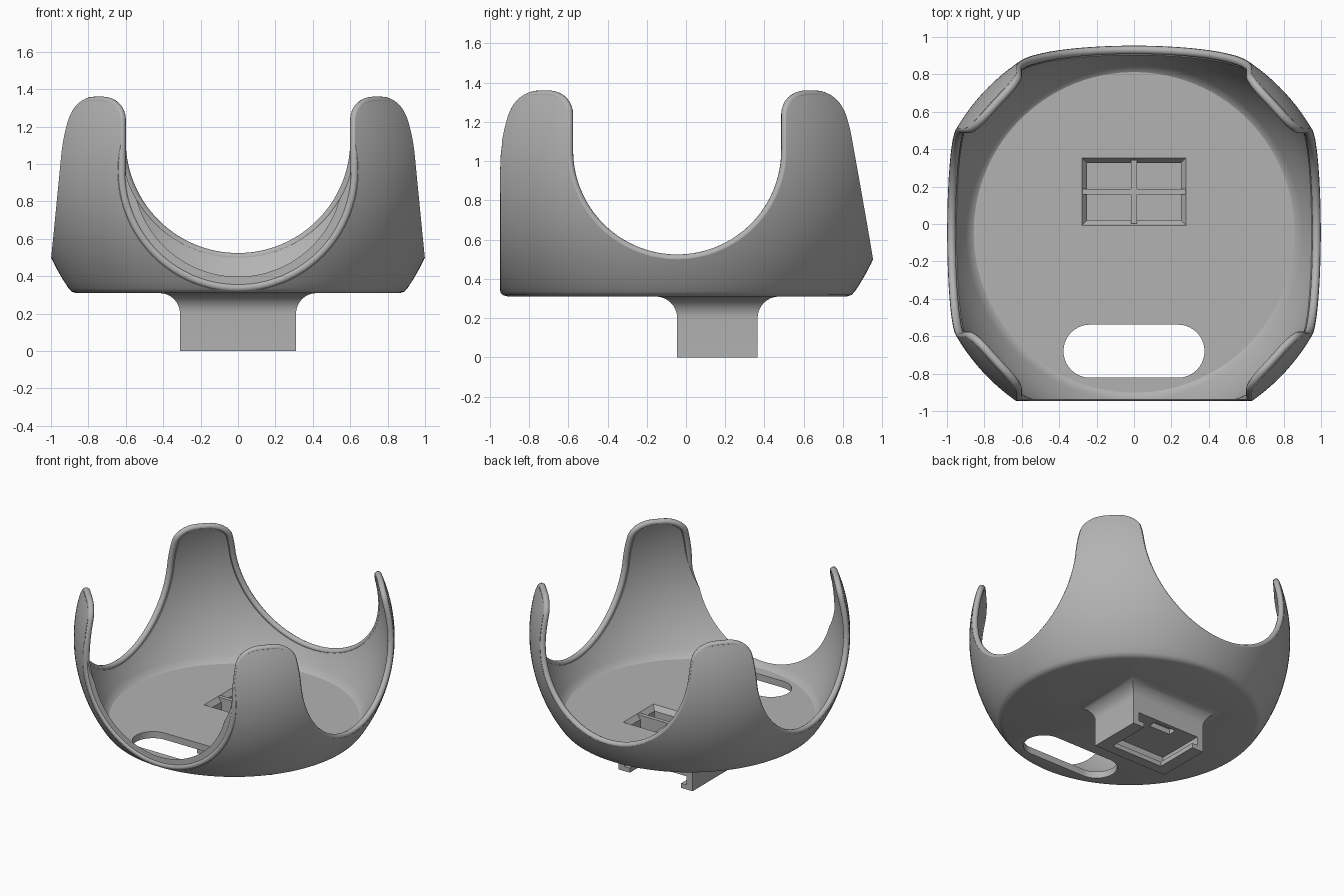
import bpy, bmesh, math
from math import sin, cos, pi, sqrt

if "Cube" in bpy.data.objects:
    bpy.data.objects.remove(bpy.data.objects["Cube"], do_unlink=True)

CY = -0.045                      # bowl axis, in y
ZC = 0.96                        # height of the sphere centre
R_OUT, R_IN = 1.10, 1.055
R_MID = (R_OUT + R_IN) / 2
EDGE = (R_OUT - R_IN) / 2        # radius of the rounded rim
BOTTOM, FLOOR, TOP = 0.31, 0.36, 1.36 - EDGE
FRONT_Y = -0.95 + EDGE

grey = bpy.data.materials.new("matte_grey")
grey.use_nodes = True
COLOUR = (0.45, 0.45, 0.45, 1)
grey.diffuse_color = COLOUR
grey.node_tree.nodes["Principled BSDF"].inputs["Base Color"].default_value = COLOUR


def to_object(name, bm, cutter=False):
    bmesh.ops.recalc_face_normals(bm, faces=bm.faces)
    me = bpy.data.meshes.new(name)
    bm.to_mesh(me)
    bm.free()
    ob = bpy.data.objects.new(name, me)
    bpy.context.collection.objects.link(ob)
    me.materials.append(grey)
    ob.hide_render = cutter
    return ob


def loft(name, rings, cutter=False):
    """Skin a stack of equal-length point rings and cap both ends."""
    bm = bmesh.new()
    rows = [[bm.verts.new(p) for p in ring] for ring in rings]
    n = len(rows[0])
    for a, b in zip(rows, rows[1:]):
        for i in range(n):
            j = (i + 1) % n
            bm.faces.new((a[i], a[j], b[j], b[i]))
    bm.faces.new(rows[0])
    bm.faces.new(rows[-1])
    return to_object(name, bm, cutter)


def rect(x0, x1, y0, y1, z):
    return [(x0, y0, z), (x1, y0, z), (x1, y1, z), (x0, y1, z)]


def box(name, x0, x1, y0, y1, z0, z1, flare=0.0):
    top = rect(x0 - flare, x1 + flare, y0 - flare, y1 + flare, z1)
    return loft(name, [rect(x0, x1, y0, y1, z0), top], True)


def boolean(ob, other, op="DIFFERENCE"):
    m = ob.modifiers.new(op.title(), "BOOLEAN")
    m.operation, m.solver, m.object = op, "EXACT", other


def activate(ob):
    bpy.ops.object.select_all(action="DESELECT")
    ob.select_set(True)
    bpy.context.view_layer.objects.active = ob


def notch(w, zc, flare=0.0975):
    """Half-round gap outline (u, z) with its upper corners rolled outward."""
    zt = TOP - flare
    side = [(w + flare - flare * sin(a), zt + flare * cos(a))
            for a in [i * pi / 16 for i in range(9)]]
    side += [(w, zt + (zc - zt) * i / 4) for i in range(1, 4)]
    side += [(w * cos(a), zc - w * sin(a)) for a in [i * pi / 64 for i in range(32)]]
    return side + [(0, zc - w)] + [(-u, z) for u, z in reversed(side)]


# Bowl: spun cross-section of a thick spherical shell with a flat floor
def arc(radius, z0, z1, n=28):
    zs = [z0 + (z1 - z0) * i / n for i in range(n + 1)]
    return [(sqrt(radius ** 2 - (z - ZC) ** 2), z) for z in zs]


section = [(0, BOTTOM), (0.865, BOTTOM), (0.89, 0.318)]
section += arc(R_OUT, 0.335, TOP) + arc(R_IN, TOP, FLOOR + 0.012)
section += [(0.857, FLOOR), (0, FLOOR)]
bm = bmesh.new()
pts = [bm.verts.new((r, CY, z)) for r, z in section]
edges = [bm.edges.new(p) for p in zip(pts, pts[1:])]
bmesh.ops.spin(bm, geom=pts + edges, cent=(0, CY, 0), axis=(0, 0, 1),
               angle=2 * pi, steps=144, use_duplicate=False)
bmesh.ops.remove_doubles(bm, verts=bm.verts, dist=0.0005)
bowl = to_object("bowl", bm)

# Mount block under the floor, swept outward where it joins
SWEEP = 0.11
rings = [rect(-0.31, 0.31, -0.045, 0.365, 0)]
for i in range(9):
    a = i * pi / 16
    o = SWEEP * (1 - cos(a))
    rings.append(rect(-0.31 - o, 0.31 + o, -0.045 - o, 0.365 + o,
                      BOTTOM - SWEEP + SWEEP * sin(a)))
o = SWEEP
rings.append(rect(-0.31 - o, 0.31 + o, -0.045 - o, 0.365 + o, 0.335))
block = loft("mount_block", rings, True)
boolean(bowl, block, "UNION")

# Gaps between the four prongs
cutters = [block]
back, side, front = notch(0.6225, 1.125), notch(0.5525, 1.055), notch(0.622, ZC)


def gap_cutter(name, outline, place):
    ring = [(u * 1.006, z - 0.003) for u, z in outline]
    ring = [(ring[0][0], 1.6)] + ring + [(ring[-1][0], 1.6)]
    return loft(name, [[place(u, z, d) for u, z in ring] for d in (-1.5, 1.5)], True)


cutters.append(gap_cutter("gap_cutter_y", back, lambda u, z, d: (u, d, z)))
cutters.append(gap_cutter("gap_cutter_x", side, lambda u, z, d: (d, CY + u, z)))
cutters.append(box("front_plane_cutter", -1.2, 1.2, -1.5, FRONT_Y - 0.01, 0, 1.6))

# Long rounded hole in the floor
hole = []
for s in (1, -1):
    hole += [(s * (0.235 + 0.142 * cos(a)), -0.68 + s * 0.142 * sin(a))
             for a in [-pi / 2 + i * pi / 20 for i in range(21)]]
cutters.append(loft("hole_cutter", [[(x, y, z) for x, y in hole] for z in (0.2, 0.5)], True))

# Shallow pocket in the floor, and the slide-in channel open to the back
cutters += [
    box("pocket_cutter", -0.25, 0.25, 0.02, 0.325, 0.2, 0.33),
    box("pocket_lip_cutter", -0.25, 0.25, 0.02, 0.325, 0.325, 0.365, 0.032),
    box("channel_cutter", -0.26, 0.26, 0.0, 0.5, 0.035, 0.1),
    box("channel_mouth_cutter", -0.215, 0.215, 0.03, 0.5, -0.1, 0.05),
    box("latch_cutter", -0.09, 0.09, 0.27, 0.335, 0.09, 0.14),
]
for c in cutters[1:]:
    boolean(bowl, c)

activate(bowl)
for m in list(bowl.modifiers):
    bpy.ops.object.modifier_apply(modifier=m.name)
bpy.ops.object.shade_smooth_by_angle(angle=math.radians(32))
for c in cutters:
    bpy.data.objects.remove(c, do_unlink=True)

# Crossed bars over the pocket
for name, (hx, hy) in {"pocket_bar_across": (0.275, 0.015), "pocket_bar_along": (0.015, 0.17)}.items():
    bar = box(name, -hx, hx, 0.1725 - hy, 0.1725 + hy, 0.195, 0.357)
    bar.hide_render = False


# Rounded rim: a tube that follows every gap and prong tip
def depth(u, z):
    return sqrt(R_MID ** 2 - (z - ZC) ** 2 - u * u)


path = [(u, CY - depth(u, z), z) for u, z in reversed(front)]
path += [(depth(u, z), CY + u, z) for u, z in reversed(side)]
path += [(u, CY + depth(u, z), z) for u, z in back]
path += [(-depth(u, z), CY + u, z) for u, z in side]
curve = bpy.data.curves.new("rounded_rim", "CURVE")
curve.dimensions = "3D"
curve.bevel_depth = EDGE
curve.bevel_resolution = 4
spline = curve.splines.new("POLY")
spline.points.add(len(path) - 1)
for p, co in zip(spline.points, path):
    p.co = (*co, 1)
spline.use_cyclic_u = True
rim = bpy.data.objects.new("rounded_rim", curve)
bpy.context.collection.objects.link(rim)
curve.materials.append(grey)
activate(rim)
bpy.ops.object.convert(target="MESH")
bpy.ops.object.shade_smooth_by_angle(angle=math.radians(50))
